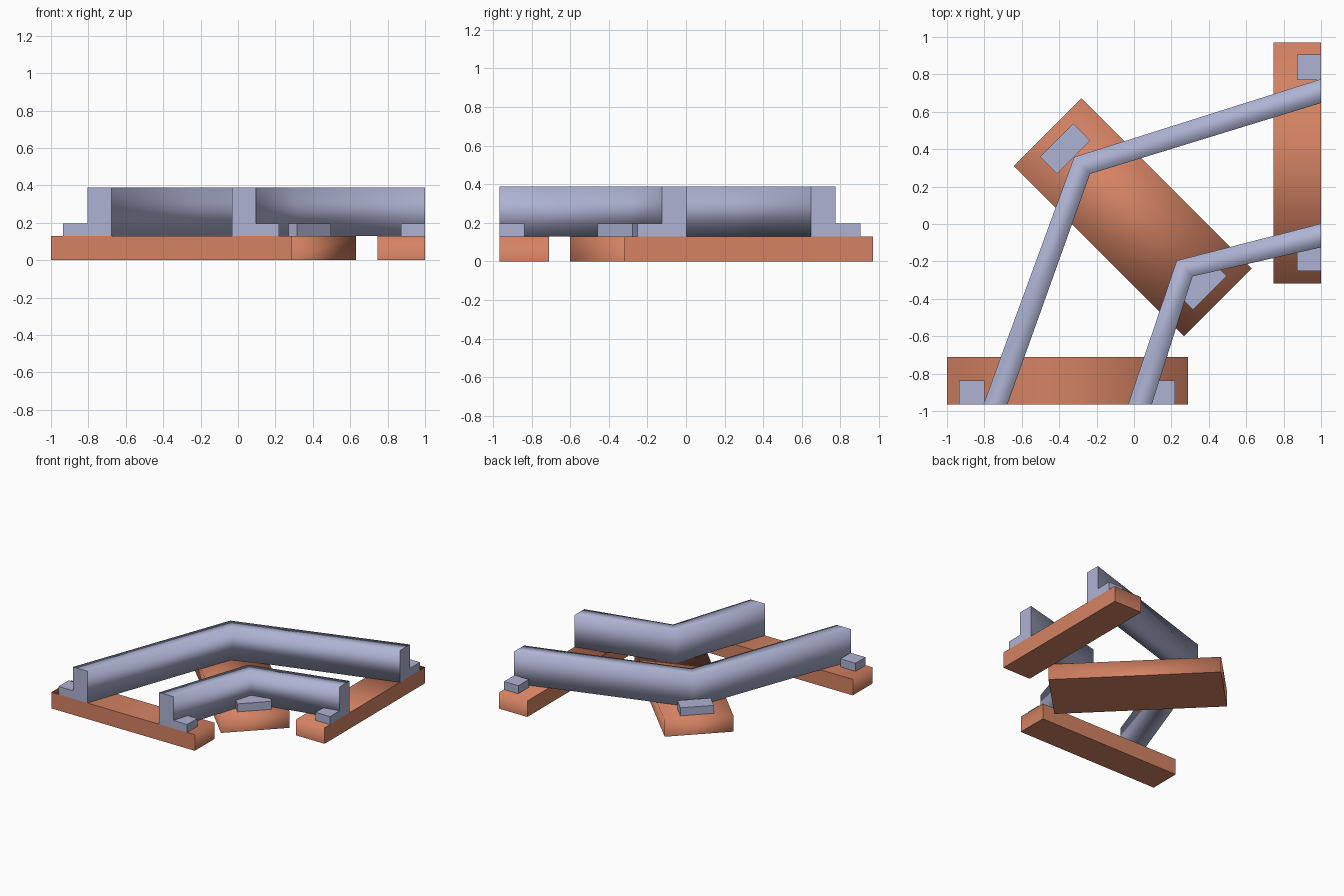
import bpy, bmesh, math

if "Cube" in bpy.data.objects:
    bpy.data.objects.remove(bpy.data.objects["Cube"])

def material(name, rgb):
    m = bpy.data.materials.new(name)
    m.diffuse_color = (*rgb, 1)
    m.use_nodes = True
    m.node_tree.nodes["Principled BSDF"].inputs["Base Color"].default_value = m.diffuse_color
    return m

WOOD = material("orange wood", (0.66, 0.225, 0.125))
METAL = material("blue grey metal", (0.42, 0.45, 0.65))

def mirror(p):
    """Swap the front leg of the bend for the right leg."""
    return (0.035 - p[1], -0.03 - p[0])

def prism(name, quads, z0, z1, mat, sharp_test):
    """Extrude joined plan quads from z0 to z1; sharp_test picks the flat side faces."""
    bm = bmesh.new()
    for q in quads:
        bm.faces.new([bm.verts.new((x, y, z0)) for x, y in q])
    bmesh.ops.remove_doubles(bm, verts=bm.verts, dist=0.001)
    ext = bmesh.ops.extrude_face_region(bm, geom=bm.faces[:], use_keep_orig=True)
    for v in ext["geom"]:
        if isinstance(v, bmesh.types.BMVert):
            v.co.z = z1
    bmesh.ops.recalc_face_normals(bm, faces=bm.faces)
    for f in bm.faces:
        f.smooth = True
    for f in bm.faces:
        if sharp_test(f.normal, f.calc_center_median()):
            for e in f.edges:
                e.smooth = False
    me = bpy.data.meshes.new(name)
    bm.to_mesh(me)
    bm.free()
    me.materials.append(mat)
    ob = bpy.data.objects.new(name, me)
    bpy.context.collection.objects.link(ob)
    return ob

def rect(x0, x1, y0, y1):
    return [(x0, y0), (x1, y0), (x1, y1), (x0, y1)]

def turned(cx, cy, length, width):
    """Rectangle whose length runs along the diagonal (1, -1)."""
    c = math.sqrt(0.5)
    return [(cx + c * (a + b), cy + c * (b - a))
            for a, b in rect(-length / 2, length / 2, -width / 2, width / 2)]

# sleepers
front = rect(-1.0, 0.288, -0.965, -0.71)
prism("front_sleeper", [front], 0, 0.13, WOOD, lambda n, c: abs(n.y) > 0.9 or n.z < -0.9)
prism("right_sleeper", [[mirror(p) for p in front]], 0, 0.13, WOOD,
      lambda n, c: abs(n.x) > 0.9 or n.z < -0.9)
prism("middle_sleeper", [turned(-0.006, 0.036, 1.287, 0.513)], 0, 0.13, WOOD,
      lambda n, c: n.z < -0.9)

# bent rails: each is two mitred legs meeting at the corner
def rail(name, x0, x1, outer, inner):
    a, b = (x0, -0.965), (x1, -0.965)
    leg = [a, b, inner, outer]
    other = [outer, inner, mirror(b), mirror(a)]
    prism(name, [leg, other], 0.13, 0.388, METAL,
          lambda n, c: c.y < -0.96 or c.x > 0.995)

rail("outer_rail", -0.805, -0.677, (-0.32, 0.358), (-0.235, 0.268))
rail("inner_rail", -0.032, 0.095, (0.228, -0.196), (0.313, -0.28))

# clips holding the rails to the sleepers
flat = lambda n, c: True
for side, x0, x1 in (("outer", -0.935, -0.8), ("inner", 0.09, 0.22)):
    r = rect(x0, x1, -0.965, -0.836)
    prism(f"front_{side}_clip", [r], 0.13, 0.195, METAL, flat)
    prism(f"right_{side}_clip", [[mirror(p) for p in r]], 0.13, 0.195, METAL, flat)
prism("middle_outer_clip", [turned(-0.368, 0.403, 0.129, 0.25)], 0.13, 0.195, METAL, flat)
prism("middle_inner_clip", [turned(0.361, -0.323, 0.129, 0.255)], 0.13, 0.195, METAL, flat)
